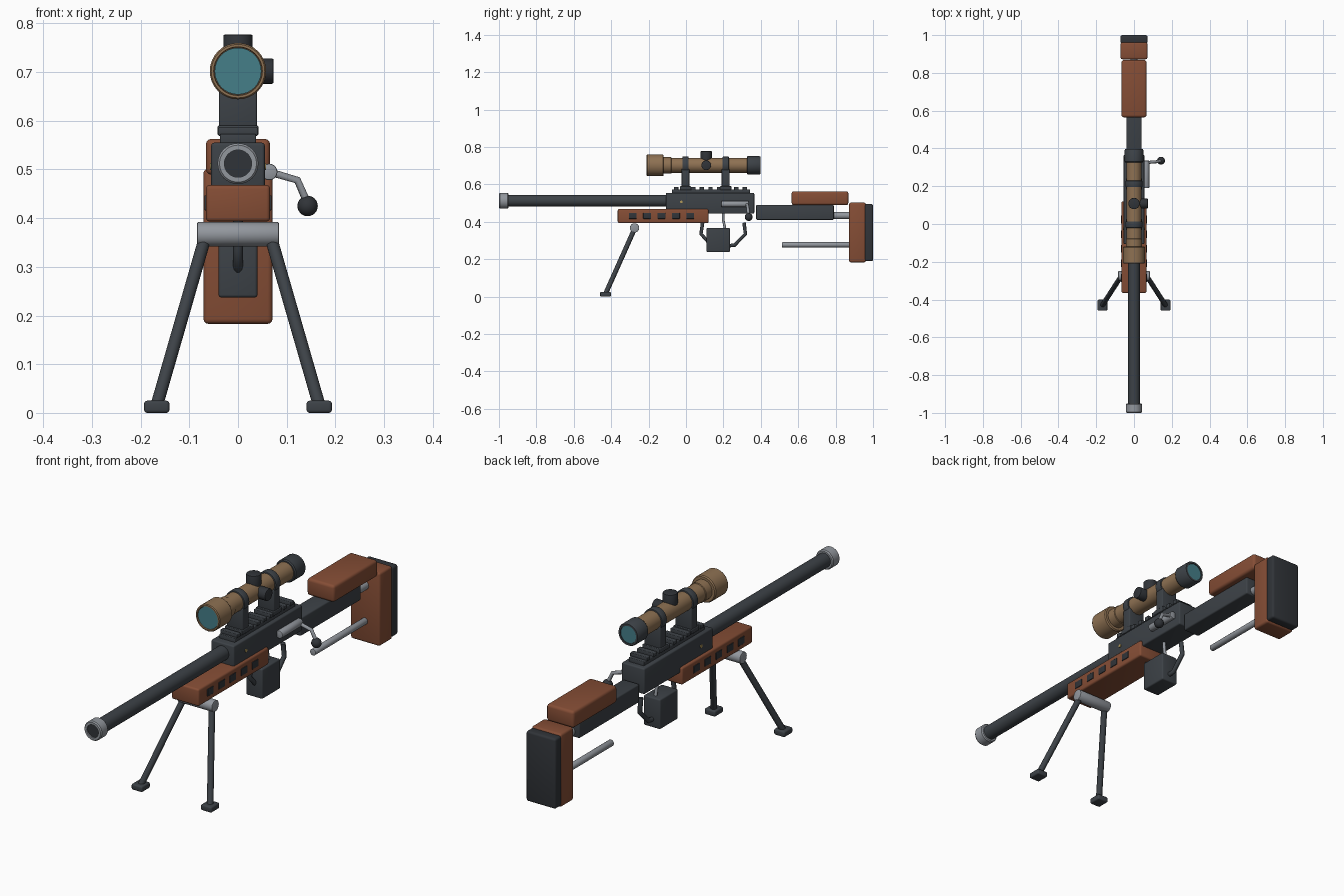
import bpy, bmesh
from math import radians
from mathutils import Vector, Matrix

if "Cube" in bpy.data.objects:
    bpy.data.objects.remove(bpy.data.objects["Cube"])


def material(name, rgb):
    m = bpy.data.materials.new(name)
    m.use_nodes = True
    m.diffuse_color = (*rgb, 1)
    m.node_tree.nodes["Principled BSDF"].inputs["Base Color"].default_value = (*rgb, 1)
    return m


GUNMETAL = material("gunmetal", (0.046, 0.054, 0.063))
RUBBER = material("dark rubber", (0.03, 0.034, 0.04))
STEEL = material("bright steel", (0.29, 0.31, 0.34))
WOOD = material("red brown wood", (0.235, 0.075, 0.036))
TAN = material("tan coating", (0.27, 0.165, 0.085))
GLASS = material("teal glass", (0.06, 0.21, 0.25))
BRASS = material("brass", (0.45, 0.32, 0.1))


def finish(name, bm, mat):
    bmesh.ops.recalc_face_normals(bm, faces=bm.faces)
    me = bpy.data.meshes.new(name)
    bm.to_mesh(me)
    bm.free()
    me.materials.append(mat)
    ob = bpy.data.objects.new(name, me)
    bpy.context.collection.objects.link(ob)
    bpy.ops.object.select_all(action="DESELECT")
    ob.select_set(True)
    bpy.context.view_layer.objects.active = ob
    bpy.ops.object.shade_smooth_by_angle(angle=radians(35))
    return ob


def box(name, mat, x, y, z, bevel=0.006):
    """Bevelled box from (min, max) ranges."""
    bm = bmesh.new()
    bmesh.ops.create_cube(bm, size=1)
    for v in bm.verts:
        for i, (lo, hi) in enumerate((x, y, z)):
            v.co[i] = lo if v.co[i] < 0 else hi
    if bevel:
        bmesh.ops.bevel(bm, geom=bm.edges[:], offset=bevel, segments=3,
                        profile=0.5, affect="EDGES")
    return finish(name, bm, mat)


def lathe(name, mat, profile, z, x=0, sides=32):
    """Closed or axis-ended (radius, y) profile turned round the y direction."""
    bm = bmesh.new()
    vs = [bm.verts.new((x + r, y, z)) for r, y in profile]
    edges = [bm.edges.new(p) for p in zip(vs, vs[1:])]
    bmesh.ops.spin(bm, geom=vs + edges, cent=(x, 0, z), axis=(0, 1, 0),
                   angle=radians(360), steps=sides)
    bmesh.ops.remove_doubles(bm, verts=bm.verts, dist=0.0001)
    return finish(name, bm, mat)


def rod(name, mat, a, b, r, sides=20, bevel=0.0):
    """Cylinder between two points."""
    a, b = Vector(a), Vector(b)
    d = b - a
    turn = d.to_track_quat("Z", "Y").to_matrix().to_4x4()
    bm = bmesh.new()
    bmesh.ops.create_cone(bm, cap_ends=True, segments=sides, radius1=r, radius2=r,
                          depth=d.length,
                          matrix=Matrix.Translation((a + b) / 2) @ turn)
    if bevel:
        rims = [e for f in bm.faces if len(f.verts) > 4 for e in f.edges]
        bmesh.ops.bevel(bm, geom=rims, offset=bevel, segments=2, profile=0.5,
                        affect="EDGES")
    return finish(name, bm, mat)


def tube(name, mat, points, r):
    """Round bent bar through the points."""
    cu = bpy.data.curves.new(name, "CURVE")
    cu.dimensions = "3D"
    cu.bevel_depth, cu.bevel_resolution, cu.use_fill_caps = r, 3, True
    sp = cu.splines.new("POLY")
    sp.points.add(len(points) - 1)
    for p, co in zip(sp.points, points):
        p.co = (*co, 1)
    sp.use_smooth = True
    cu.materials.append(mat)
    bpy.context.collection.objects.link(bpy.data.objects.new(name, cu))


# Barrel and muzzle
rod("barrel", GUNMETAL, (0, -0.97, 0.512), (0, -0.08, 0.512), 0.031, 32)
lathe("muzzle_ring", STEEL, [(0.028, -0.96), (0.028, -1), (0.038, -1), (0.042, -0.995),
                             (0.042, -0.955), (0.038, -0.95), (0.028, -0.95)], 0.512)
rod("muzzle_bore", RUBBER, (0, -0.994, 0.512), (0, -0.95, 0.512), 0.0285, 32)

# Receiver and rail
box("receiver", GUNMETAL, (-0.055, 0.055), (-0.107, 0.365), (0.443, 0.555))
box("rail_base", GUNMETAL, (-0.037, 0.037), (-0.075, 0.342), (0.55, 0.573), 0.003)
for i in range(9):
    y = -0.065 + i * 0.046
    box(f"rail_tooth_{i + 1}", GUNMETAL, (-0.041, 0.041), (y, y + 0.024),
        (0.569, 0.587), 0.003)
for s in (-1, 1):
    rod(f"receiver_pin_{'left' if s > 0 else 'right'}", BRASS,
        (s * 0.05, -0.025, 0.506), (s * 0.058, -0.025, 0.506), 0.007, 12)

# Bolt
rod("bolt_body", STEEL, (0.064, 0.19, 0.495), (0.064, 0.335, 0.495), 0.017, 20, 0.003)
tube("bolt_handle", STEEL, [(0.064, 0.325, 0.495), (0.122, 0.33, 0.478),
                            (0.143, 0.335, 0.43)], 0.008)
bm = bmesh.new()
bmesh.ops.create_uvsphere(bm, u_segments=20, v_segments=12, radius=0.021,
                          matrix=Matrix.Translation((0.143, 0.335, 0.425)))
finish("bolt_knob", bm, RUBBER)

# Scope
SZ = 0.702
lathe("scope_body", TAN, [(0, -0.2), (0.049, -0.2), (0.05, -0.21), (0.055, -0.21),
                          (0.058, -0.206), (0.058, -0.124), (0.054, -0.119),
                          (0.043, -0.119), (0.043, -0.079), (0.04, -0.077),
                          (0.04, 0.33), (0, 0.33)], SZ)
lathe("scope_eyepiece", GUNMETAL, [(0, 0.325), (0.045, 0.325), (0.049, 0.33),
                                   (0.049, 0.393), (0.046, 0.398), (0.038, 0.398),
                                   (0.038, 0.39), (0, 0.39)], SZ)
rod("front_lens", GLASS, (0, -0.206, SZ), (0, -0.195, SZ), 0.048, 32)
rod("rear_lens", GLASS, (0, 0.385, SZ), (0, 0.395, SZ), 0.0375, 32)
rod("top_turret", RUBBER, (0, 0.108, SZ), (0, 0.108, 0.777), 0.03, 24, 0.003)
rod("side_turret", RUBBER, (0, 0.108, SZ), (0.073, 0.108, SZ), 0.026, 24, 0.003)

# Scope mounts
for label, y in (("front", -0.003), ("rear", 0.212)):
    box(f"{label}_mount_foot", GUNMETAL, (-0.042, 0.042), (y - 0.03, y + 0.03),
        (0.57, 0.59), 0.003)
    box(f"{label}_mount_post", GUNMETAL, (-0.039, 0.039), (y - 0.021, y + 0.021),
        (0.58, 0.682), 0.004)
    rod(f"{label}_mount_ring", GUNMETAL, (0, y - 0.017, SZ), (0, y + 0.017, SZ),
        0.046, 32, 0.003)

# Fore end with side slots
box("fore_end", WOOD, (-0.066, 0.066), (-0.365, 0.12), (0.393, 0.468), 0.008)
for s in (-1, 1):
    for i in range(5):
        y = -0.285 + i * 0.077
        box(f"slot_{'left' if s > 0 else 'right'}_{i + 1}", RUBBER,
            sorted((s * 0.062, s * 0.069)), (y - 0.021, y + 0.021), (0.416, 0.447), 0.002)

# Bipod
rod("bipod_crossbar", STEEL, (-0.084, -0.275, 0.367), (0.084, -0.275, 0.367), 0.025, 24, 0.003)
for s in (-1, 1):
    side = "left" if s > 0 else "right"
    rod(f"bipod_leg_{side}", GUNMETAL, (s * 0.067, -0.275, 0.362),
        (s * 0.167, -0.43, 0.015), 0.013, 16)
    box(f"bipod_foot_{side}", GUNMETAL, (s * 0.167 - 0.026, s * 0.167 + 0.026),
        (-0.459, -0.401), (0, 0.025))

# Magazine, trigger and guard
box("magazine", GUNMETAL, (-0.04, 0.04), (0.11, 0.235), (0.237, 0.367))
tube("trigger", STEEL, [(0, 0.198, 0.45), (0, 0.2, 0.405), (0, 0.21, 0.36)], 0.007)
tube("trigger_guard", GUNMETAL, [(0, 0.1, 0.45), (0, 0.088, 0.39), (0, 0.08, 0.335),
                                 (0, 0.125, 0.285), (0, 0.23, 0.272), (0, 0.26, 0.275),
                                 (0, 0.318, 0.335), (0, 0.31, 0.395)], 0.01)

# Stock
box("stock_beam", GUNMETAL, (-0.04, 0.04), (0.375, 0.79), (0.41, 0.49))
rod("stock_upper_rod", STEEL, (0, 0.78, 0.433), (0, 0.88, 0.433), 0.019)
rod("stock_lower_rod", STEEL, (0, 0.514, 0.277), (0, 0.88, 0.277), 0.014, 20, 0.002)
box("cheek_rest", WOOD, (-0.066, 0.066), (0.565, 0.868), (0.489, 0.563), 0.012)
box("butt_stock", WOOD, (-0.071, 0.071), (0.872, 0.962), (0.183, 0.502), 0.01)
box("butt_pad", RUBBER, (-0.071, 0.071), (0.955, 1), (0.19, 0.495), 0.009)
